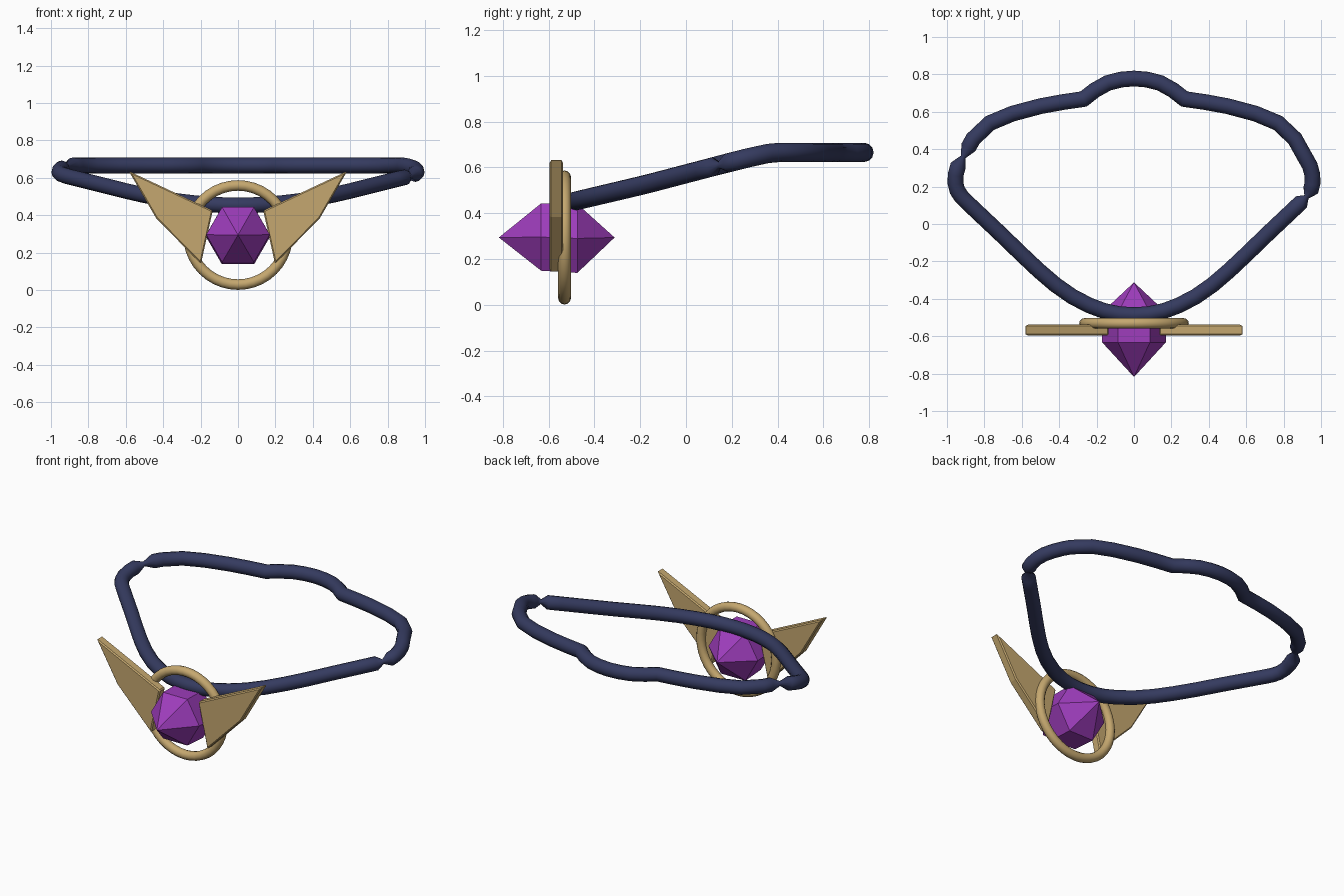
import bpy, bmesh, math
from mathutils import Vector

if "Cube" in bpy.data.objects:
    bpy.data.objects.remove(bpy.data.objects["Cube"])


def material(name, rgb):
    m = bpy.data.materials.new(name)
    m.diffuse_color = (*rgb, 1)
    m.use_nodes = True
    m.node_tree.nodes["Principled BSDF"].inputs["Base Color"].default_value = m.diffuse_color
    return m


navy = material("navy cord", (0.035, 0.043, 0.115))
gold = material("gold", (0.56, 0.39, 0.16))
purple = material("purple gem", (0.34, 0.046, 0.50))


def add_object(name, bm, mat, smooth=False):
    bmesh.ops.recalc_face_normals(bm, faces=bm.faces)
    mesh = bpy.data.meshes.new(name)
    bm.to_mesh(mesh)
    bm.free()
    mesh.materials.append(mat)
    for p in mesh.polygons:
        p.use_smooth = smooth
    ob = bpy.data.objects.new(name, mesh)
    bpy.context.collection.objects.link(ob)
    return ob


def loft(bm, rings, closed):
    """Join successive rings of vertices with quads."""
    count = len(rings)
    for i in range(count if closed else count - 1):
        a, b = rings[i], rings[(i + 1) % count]
        for j in range(len(a)):
            k = (j + 1) % len(a)
            bm.faces.new((a[j], a[k], b[k], b[j]))


def tube(name, path, radii, sides, ref, mat):
    """Closed round tube along a loop of points; ref is the loop's axis."""
    bm = bmesh.new()
    rings = []
    for i, p in enumerate(path):
        before = (p - path[i - 1]).normalized()
        after = (path[(i + 1) % len(path)] - p).normalized()
        t = (before + after).normalized()
        u = t.cross(ref).normalized()
        v = u.cross(t)
        miter = 1 / max(t.dot(after), 0.8)
        rings.append([bm.verts.new(p + radii[i] * (
            u * miter * math.cos(a) + v * math.sin(a)))
            for a in [2 * math.pi * j / sides for j in range(sides)]])
    loft(bm, rings, True)
    return add_object(name, bm, mat, True)


# Neck cord: half outline from the front centre to the back centre
half = [(0, -.487), (.08, -.482), (.16, -.465), (.24, -.435), (.33, -.388),
        (.42, -.325), (.51, -.248), (.60, -.163), (.72, -.047), (.84, .066),
        (.895, .118), (.922, .145), (.945, .18), (.955, .22), (.953, .265),
        (.94, .312), (.914, .358), (.885, .41), (.86, .455),
        (.77, .54), (.65, .59), (.50, .63), (.38, .652), (.27, .668),
        (.21, .715), (.14, .754), (.07, .772), (0, .778)]
outline = half + [(-x, y) for x, y in half[-2:0:-1]]
slope = [(-.49, .452), (-.18, .525), (.14, .609), (.27, .642), (.38, .666), (.9, .666)]


def cord_height(y):
    for (y0, z0), (y1, z1) in zip(slope, slope[1:]):
        if y <= y1:
            return z0 + (z1 - z0) * (y - y0) / (y1 - y0)
    return slope[-1][1]


# The cord is pinched at one spot on each side
pinches = [(.922, .145), (-.914, .358)]
radii = [.014 if p in pinches else .042 for p in outline]
path = [Vector((x, y, cord_height(y))) for x, y in outline]
tube("neck_cord", path, radii, 12, Vector((0, 0, 1)), navy)

# Upright pendant ring
CENTRE_Z = 0.294
circle = [2 * math.pi * i / 40 for i in range(40)]
tube("pendant_ring",
     [Vector((.265 * math.cos(a), -.531, CENTRE_Z + .265 * math.sin(a))) for a in circle],
     [.028] * 40, 12, Vector((0, 1, 0)), gold)

# Pair of flat wings with small bevels
wing_profile = [(.584, .636), (.437, .383), (.198, .14), (.135, .425)]
for side, label in ((1, "right_wing"), (-1, "left_wing")):
    bm = bmesh.new()
    rings = [[bm.verts.new((side * x, y, z)) for x, z in wing_profile] for y in (-.596, -.538)]
    loft(bm, rings, False)
    for r in rings:
        bm.faces.new(r)
    wing = add_object(label, bm, gold)
    bev = wing.modifiers.new("edge bevel", 'BEVEL')
    bev.width = .007
    bev.segments = 1

# Six-sided gem: a prism with a point at each end
bm = bmesh.new()
rings = [[bm.verts.new((r * math.cos(a), y, z + r * math.sin(a)))
          for a in [math.pi / 3 * j for j in range(6)]]
         for y, r, z in ((-.633, .17, .296), (-.475, .174, .29))]
loft(bm, rings, False)
for ring, y in ((rings[0], -.818), (rings[1], -.312)):
    apex = bm.verts.new((0, y, CENTRE_Z))
    for j in range(6):
        bm.faces.new((ring[j], ring[(j + 1) % 6], apex))
add_object("gem", bm, purple)
